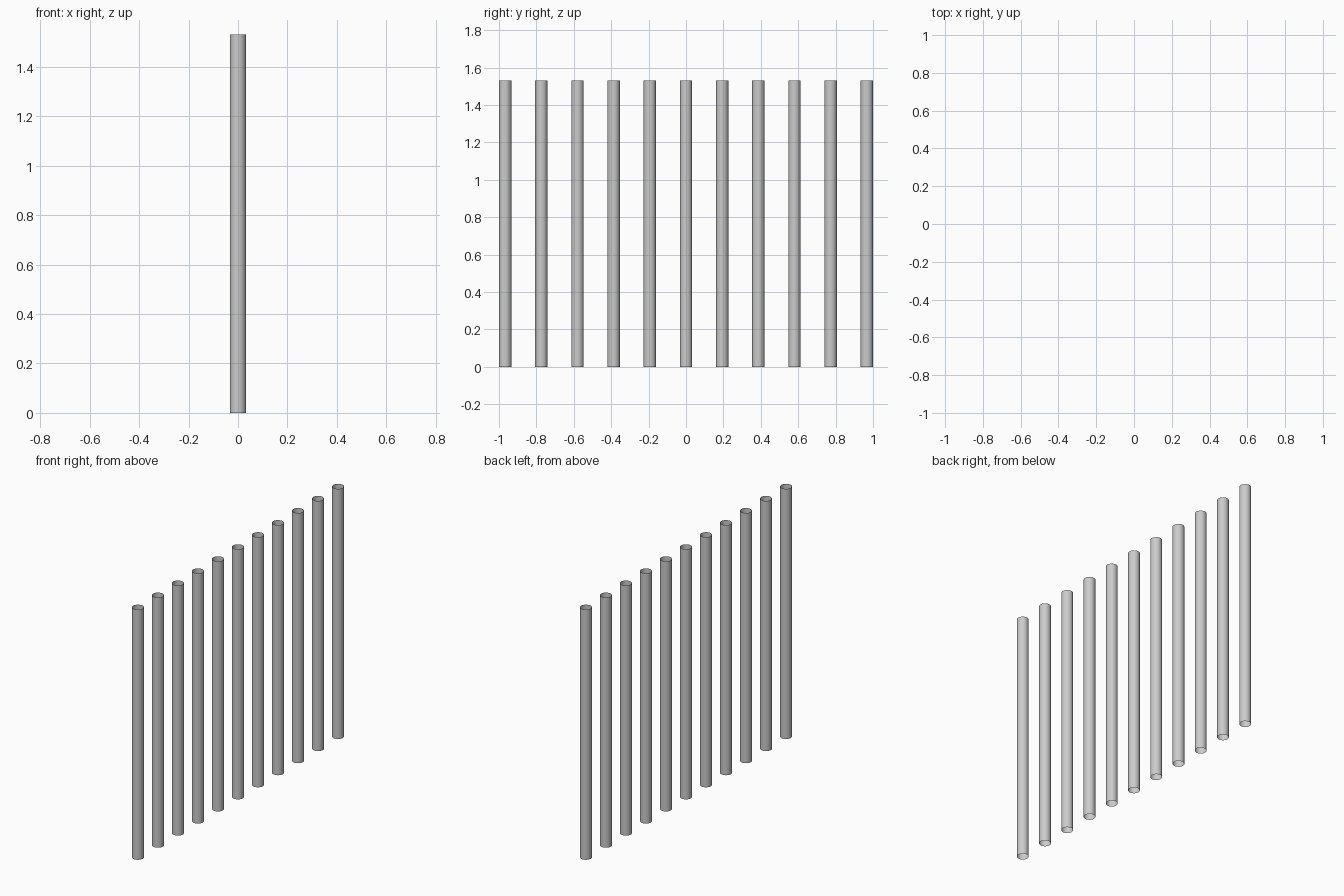
import bpy

if "Cube" in bpy.data.objects:
    bpy.data.objects.remove(bpy.data.objects["Cube"])

COUNT = 11
RADIUS = 0.033
HEIGHT = 1.53
SPACING = (2 - 2 * RADIUS) / (COUNT - 1)


def open_tube(name, y):
    # Thin-walled tube, open at both ends
    bpy.ops.mesh.primitive_cylinder_add(
        vertices=32, radius=RADIUS, depth=HEIGHT,
        end_fill_type='NOTHING', location=(0, y, HEIGHT / 2))
    tube = bpy.context.object
    tube.name = name
    bpy.ops.object.shade_smooth_by_angle()
    return tube


# Row of evenly spaced upright bars along y
for i in range(COUNT):
    open_tube(f"upright_bar_{i + 1}", (i - (COUNT - 1) / 2) * SPACING)
